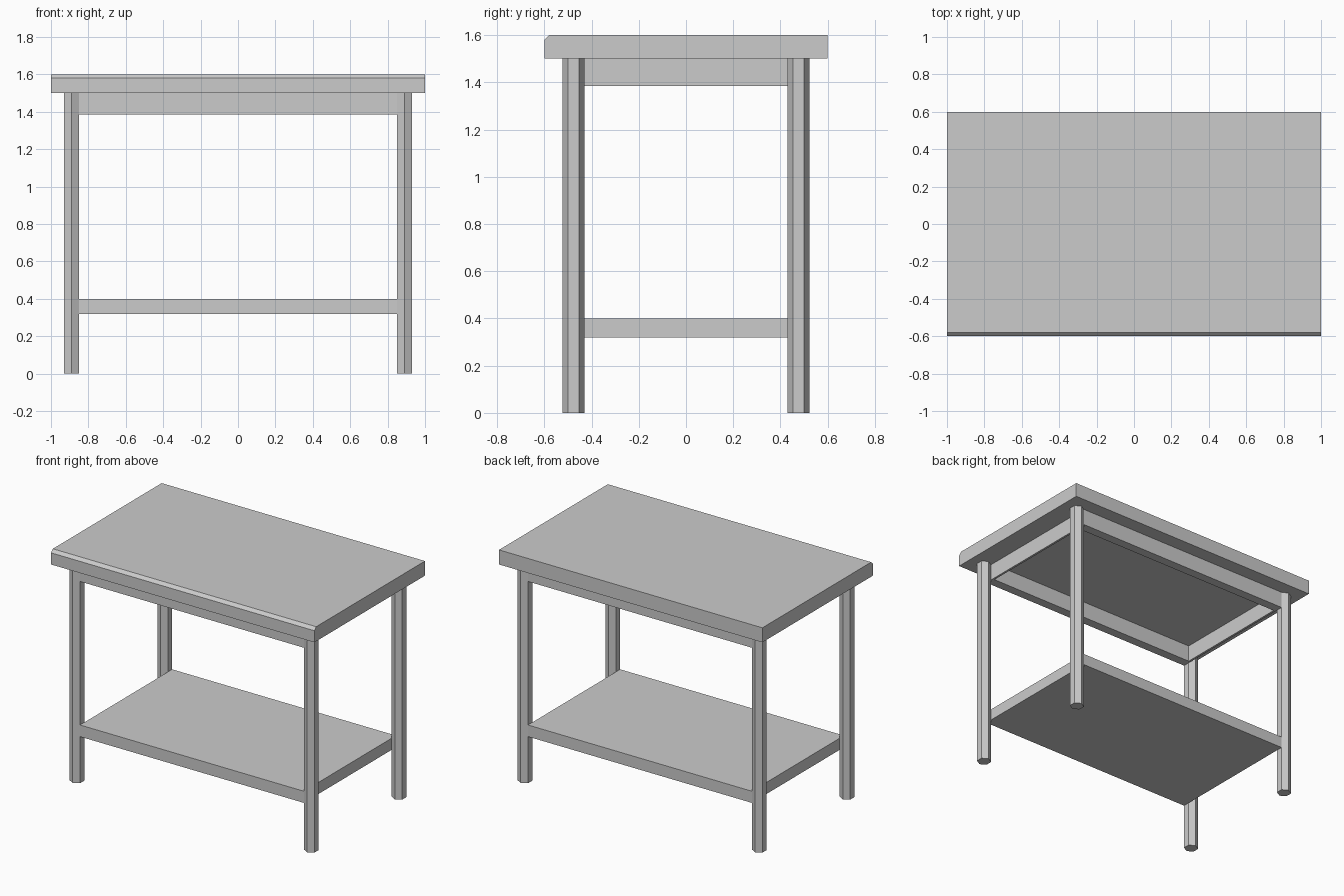
import bpy
import bmesh
import math

cube = bpy.data.objects.get("Cube")
if cube:
    bpy.data.objects.remove(cube, do_unlink=True)

metal = bpy.data.materials.new("plain_grey")
metal.use_nodes = True
GREY = (0.6, 0.6, 0.6, 1)
metal.diffuse_color = GREY
metal.node_tree.nodes["Principled BSDF"].inputs["Base Color"].default_value = GREY

TOP_Z = 1.5                    # underside of the worktop
FRAME_X, FRAME_Y = 0.85, 0.5   # half sizes of shelf and apron
LEG_X, LEG_Y, LEG_R = 0.89, 0.476, 0.0465


def finish(name, bm):
    bmesh.ops.recalc_face_normals(bm, faces=bm.faces[:])
    mesh = bpy.data.meshes.new(name)
    bm.to_mesh(mesh)
    bm.free()
    mesh.materials.append(metal)
    obj = bpy.data.objects.new(name, mesh)
    bpy.context.scene.collection.objects.link(obj)


def prism(name, points, offset):
    """Extrude a closed outline along an offset vector."""
    bm = bmesh.new()
    face = bm.faces.new([bm.verts.new(p) for p in points])
    out = bmesh.ops.extrude_face_region(bm, geom=[face], use_keep_orig=True)
    moved = [v for v in out["geom"] if isinstance(v, bmesh.types.BMVert)]
    bmesh.ops.translate(bm, verts=moved, vec=offset)
    finish(name, bm)


def box(name, x0, x1, y0, y1, z0, z1):
    outline = [(x0, y0, z0), (x1, y0, z0), (x1, y1, z0), (x0, y1, z0)]
    prism(name, outline, (0, 0, z1 - z0))


# Worktop with a bevelled front edge
profile = [(-0.6, 1.5), (0.6, 1.5), (0.6, 1.6), (-0.58, 1.6), (-0.6, 1.58)]
prism("worktop", [(-1, y, z) for y, z in profile], (2, 0, 0))

# Lower shelf
box("shelf", -FRAME_X, FRAME_X, -FRAME_Y, FRAME_Y, 0.32, 0.4)

# Apron rails under the worktop
INNER_X, INNER_Y, APRON_Z = 0.835, 0.435, 1.385
for label, s in (("front", -1), ("back", 1)):
    y0, y1 = sorted((s * INNER_Y, s * FRAME_Y))
    box(label + "_apron", -FRAME_X, FRAME_X, y0, y1, APRON_Z, TOP_Z)
for label, s in (("right", -1), ("left", 1)):
    x0, x1 = sorted((s * INNER_X, s * FRAME_X))
    box(label + "_apron", x0, x1, -INNER_Y, INNER_Y, APRON_Z, TOP_Z)

# Six-sided legs with a corner towards the front
for end, sy in (("front", -1), ("back", 1)):
    for side, sx in (("right", -1), ("left", 1)):
        ring = []
        for i in range(6):
            a = math.radians(60 * i + 30)
            ring.append((sx * LEG_X + LEG_R * math.cos(a),
                         sy * LEG_Y + LEG_R * math.sin(a), 0))
        prism(f"{end}_{side}_leg", ring, (0, 0, TOP_Z))
